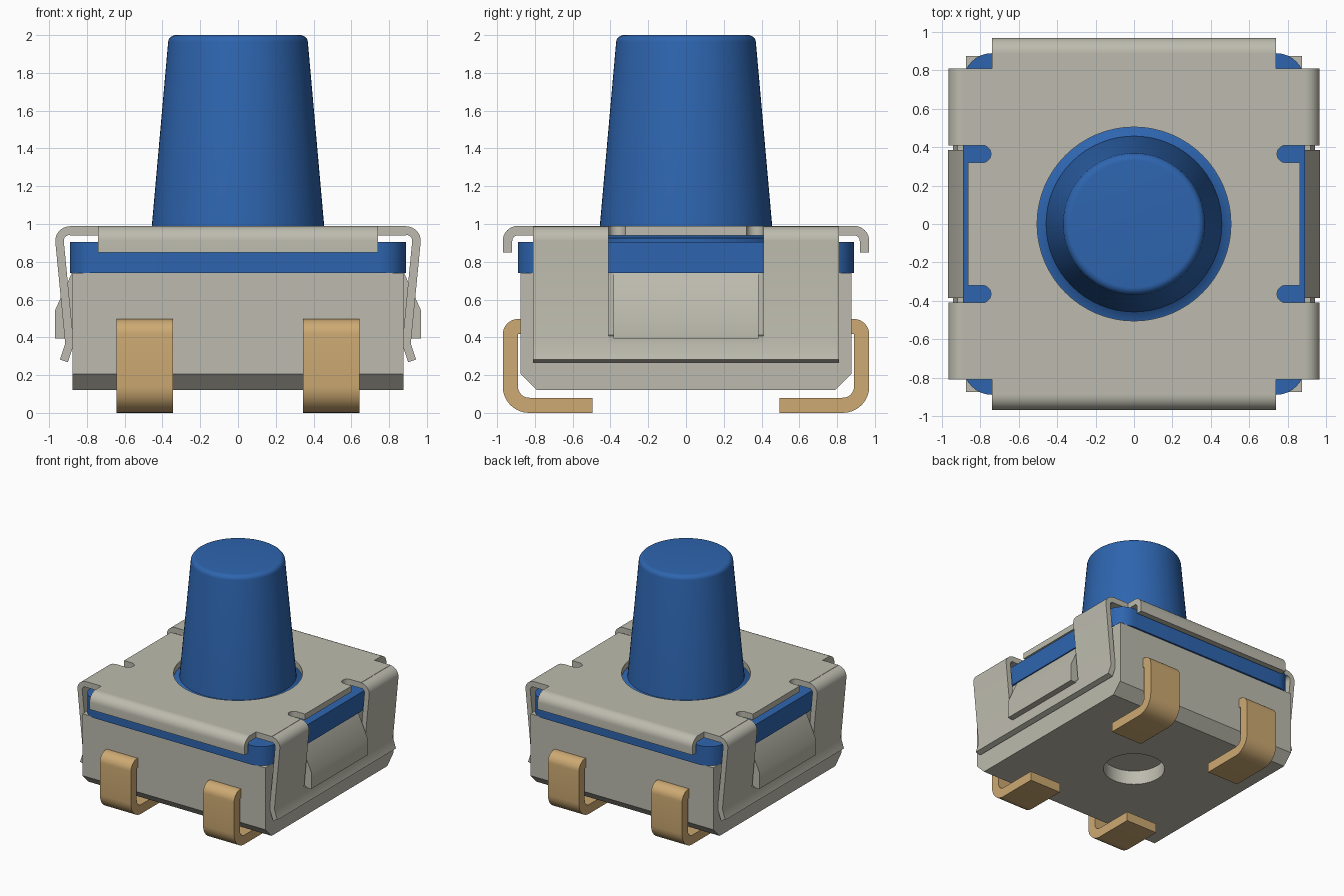
import bpy, bmesh
from math import sin, cos, pi, radians
from mathutils import Vector

cube = bpy.data.objects.get("Cube")
if cube:
    bpy.data.objects.remove(cube, do_unlink=True)


def material(name, rgb):
    m = bpy.data.materials.new(name)
    m.use_nodes = True
    m.diffuse_color = (*rgb, 1)
    m.node_tree.nodes["Principled BSDF"].inputs["Base Color"].default_value = (*rgb, 1)
    return m


GREY = material("warm_grey", (0.51, 0.50, 0.425))
BLUE = material("blue", (0.027, 0.13, 0.43))
GOLD = material("gold", (0.61, 0.40, 0.17))


def finish(ob, angle=35):
    bpy.ops.object.select_all(action='DESELECT')
    ob.select_set(True)
    bpy.context.view_layer.objects.active = ob
    bpy.ops.object.shade_smooth_by_angle(angle=radians(angle))
    return ob


def make_object(name, bm, mat):
    bmesh.ops.recalc_face_normals(bm, faces=bm.faces[:])
    me = bpy.data.meshes.new(name)
    bm.to_mesh(me)
    bm.free()
    me.materials.append(mat)
    ob = bpy.data.objects.new(name, me)
    bpy.context.collection.objects.link(ob)
    return finish(ob)


def arc(cx, cy, r, start, end, steps=8):
    angles = [radians(start + (end - start) * i / steps) for i in range(steps + 1)]
    return [(cx + r * cos(a), cy + r * sin(a)) for a in angles]


def prism(name, outline, low, high, axis, side, mat):
    """Extrude a (distance, z) outline; distance runs along axis on the given side."""
    bm = bmesh.new()

    def place(d, z, t):
        return (side * d, t, z) if axis == 'x' else (t, side * d, z)
    face = bm.faces.new([bm.verts.new(place(d, z, low)) for d, z in outline])
    moved = bmesh.ops.extrude_face_region(bm, geom=[face])["geom"]
    width = high - low
    bmesh.ops.translate(bm, verts=[v for v in moved if isinstance(v, bmesh.types.BMVert)],
                        vec=(0, width, 0) if axis == 'x' else (width, 0, 0))
    return make_object(name, bm, mat)


def strip_outline(path, thickness):
    """Thicken a bent sheet centreline, mitring the bends."""
    pts = [Vector(p) for p in path]
    left, right = [], []
    for i, p in enumerate(pts):
        before = (p - pts[i - 1]).normalized() if i else (pts[1] - p).normalized()
        after = (pts[i + 1] - p).normalized() if i < len(pts) - 1 else before
        tangent = (before + after).normalized()
        off = Vector((-tangent.y, tangent.x)) * thickness / 2 / tangent.dot(after)
        left.append(tuple(p + off))
        right.append(tuple(p - off))
    return left + right[::-1]


def flat_plate(name, loops, z0, z1, mat):
    """Filled outline with optional holes, extruded upward."""
    cu = bpy.data.curves.new(name, 'CURVE')
    cu.dimensions = '2D'
    cu.fill_mode = 'BOTH'
    cu.extrude = (z1 - z0) / 2
    for loop in loops:
        sp = cu.splines.new('POLY')
        sp.points.add(len(loop) - 1)
        for pt, (x, y) in zip(sp.points, loop):
            pt.co = (x, y, 0, 1)
        sp.use_cyclic_u = True
    temp = bpy.data.objects.new(name + "_curve", cu)
    bpy.context.collection.objects.link(temp)
    bpy.context.view_layer.update()
    me = bpy.data.meshes.new_from_object(temp.evaluated_get(bpy.context.evaluated_depsgraph_get()))
    bpy.data.objects.remove(temp, do_unlink=True)
    bm = bmesh.new()
    bm.from_mesh(me)
    bmesh.ops.remove_doubles(bm, verts=bm.verts[:], dist=0.0005)
    bmesh.ops.translate(bm, verts=bm.verts[:], vec=(0, 0, (z0 + z1) / 2))
    return make_object(name, bm, mat)


def four_way(quarter):
    """Mirror a first-quadrant outline into a closed loop."""
    half = quarter + [(-x, y) for x, y in quarter[::-1]]
    return half + [(-x, -y) for x, y in half]


def lathe(name, profile, mat, steps=64):
    bm = bmesh.new()
    verts = [bm.verts.new((r, 0, z)) for r, z in profile]
    edges = [bm.edges.new(pair) for pair in zip(verts, verts[1:])]
    bmesh.ops.spin(bm, geom=verts + edges, cent=(0, 0, 0), axis=(0, 0, 1),
                   angle=2 * pi, steps=steps)
    bmesh.ops.remove_doubles(bm, verts=bm.verts[:], dist=0.0005)
    return make_object(name, bm, mat)


# Base block with chamfered lower edges and a round recess underneath
half_section = [(0.79, 0.12), (0.875, 0.205), (0.875, 0.74)]
section = half_section + [(-y, z) for y, z in half_section[::-1]]
base = prism("base", section, -0.875, 0.875, 'y', 1, GREY)
cutter = lathe("recess_cutter", [(0, 0), (0.24, 0), (0.24, 0.24), (0, 0.24)], GREY)
cutter.hide_render = True
cut = base.modifiers.new("recess", 'BOOLEAN')
cut.operation = 'DIFFERENCE'
cut.solver = 'EXACT'
cut.object = cutter
bpy.context.view_layer.objects.active = base
bpy.ops.object.modifier_apply(modifier=cut.name)
bpy.data.objects.remove(cutter, do_unlink=True)
finish(base)

# Blue seal between base and cover
flat_plate("seal", [four_way(arc(0.74, 0.74, 0.15, 0, 90))], 0.74, 0.905, BLUE)

# Push button with a flange below the cover
lathe("button", [(0, 0.9), (0.6, 0.9), (0.6, 0.925), (0.5, 0.94), (0.458, 0.97)]
      + arc(0.33, 1.96, 0.04, 5, 90, 6) + [(0, 2.0)], BLUE)

# Cover sheet with a round opening and slots beside the side windows
sheet = ([(0.865, 0.32)] + arc(0.79, 0.365, 0.045, 270, 90, 10)
         + [(0.89, 0.41), (0.89, 0.81), (0.74, 0.81), (0.74, 0.89)])
flat_plate("cover_top", [four_way(sheet), arc(0, 0, 0.505, 0, 354.375, 63)], 0.94, 0.99, GREY)

bend = [(0.885, 0.965)] + arc(0.89, 0.91, 0.055, 90, 0)
flap = strip_outline(bend + [(0.945, 0.85)], 0.05)
leg_foot = [(0.892, 0.365), (0.922, 0.275)]
leg = strip_outline(bend + leg_foot, 0.045)
cross_bar = strip_outline([(0.8965, 0.41)] + leg_foot, 0.045)
catch = [(0.86, 0.74), (0.88, 0.74), (0.97, 0.54), (0.97, 0.395), (0.86, 0.395)]
pin = strip_outline([(0.8, 0.457)] + arc(0.888, 0.415, 0.042, 90, 0)
                    + arc(0.83, 0.14, 0.1, 0, -90) + [(0.495, 0.04)], 0.08)

for side, x_name, y_name in ((1, "left", "back"), (-1, "right", "front")):
    # Turned-down cover edge
    prism(y_name + "_cover_flap", flap, -0.74, 0.74, 'y', side, GREY)
    # Side clip: two legs joined below the window by a flared bar
    prism(x_name + "_front_clip_leg", leg, -0.81, -0.41, 'x', side, GREY)
    prism(x_name + "_back_clip_leg", leg, 0.41, 0.81, 'x', side, GREY)
    prism(x_name + "_clip_bar", cross_bar, -0.41, 0.41, 'x', side, GREY)
    # Wedge the clip snaps over
    prism(x_name + "_catch", catch, -0.385, 0.385, 'x', side, GREY)
    # Bent solder pins
    prism(y_name + "_left_pin", pin, 0.345, 0.642, 'y', side, GOLD)
    prism(y_name + "_right_pin", pin, -0.642, -0.345, 'y', side, GOLD)
